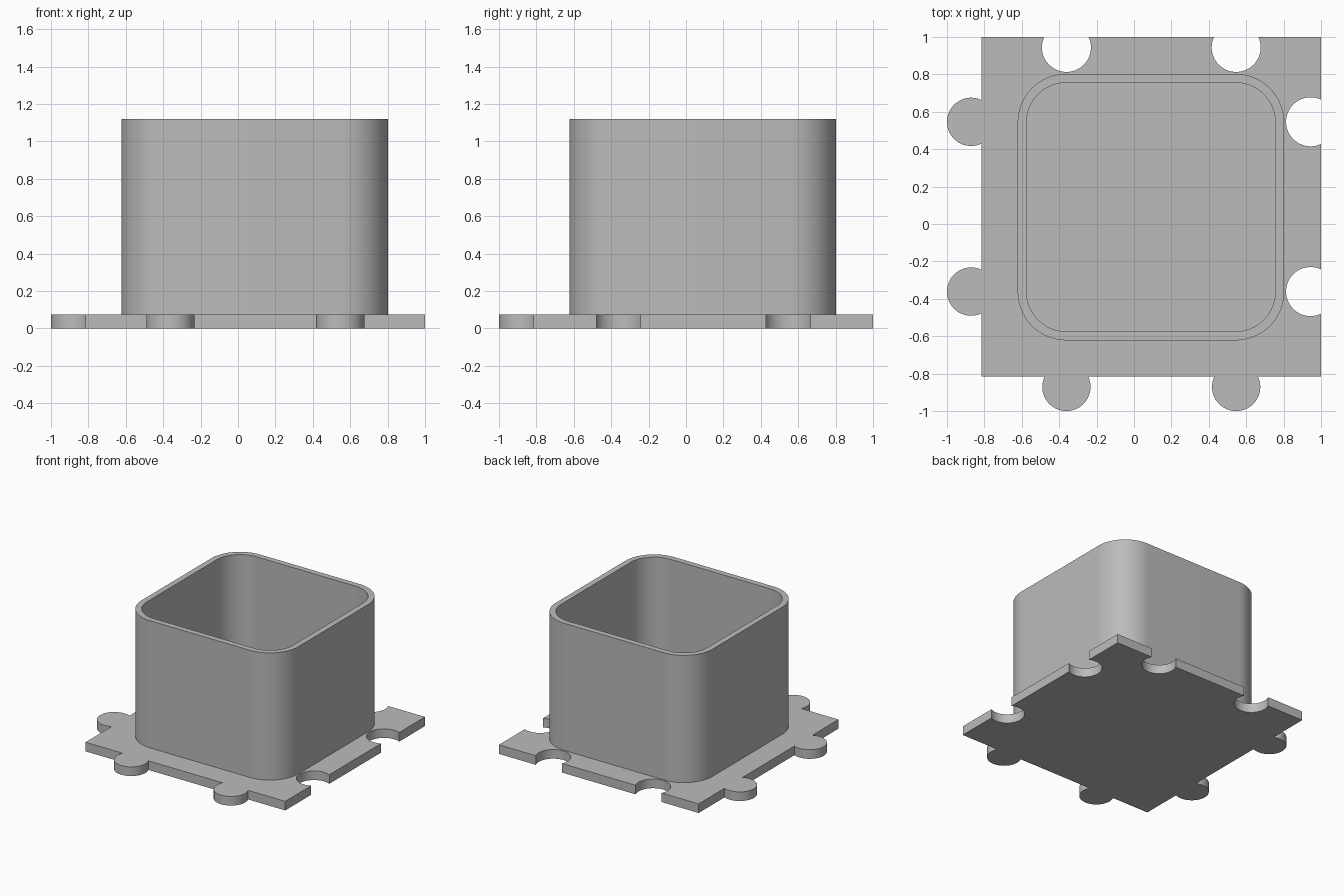
import bpy
import bmesh
from math import asin, cos, sin, pi, radians
from mathutils import Vector

if "Cube" in bpy.data.objects:
    bpy.data.objects.remove(bpy.data.objects["Cube"])

LOW, HIGH = -0.815, 1.0        # plate edges, same in x and y
SIDE = HIGH - LOW
PLATE_TOP, BOX_TOP = 0.075, 1.12
NECK = 0.056                   # offset of each knob centre from the plate edge
TAB_R, SOCKET_R = 0.129, 0.131
BOX_CENTRE = 0.0905

grey = bpy.data.materials.new("plain_grey")
grey.use_nodes = True
grey.diffuse_color = (0.5, 0.5, 0.5, 1)
grey.node_tree.nodes["Principled BSDF"].inputs["Base Color"].default_value = (0.5, 0.5, 0.5, 1)


def finish(name, bm):
    """Turn a bmesh into a smooth-by-angle object in the shared grey."""
    bmesh.ops.recalc_face_normals(bm, faces=bm.faces)
    mesh = bpy.data.meshes.new(name)
    bm.to_mesh(mesh)
    bm.free()
    mesh.materials.append(grey)
    obj = bpy.data.objects.new(name, mesh)
    bpy.context.collection.objects.link(obj)
    bpy.ops.object.select_all(action="DESELECT")
    obj.select_set(True)
    bpy.context.view_layer.objects.active = obj
    bpy.ops.object.shade_smooth_by_angle(angle=radians(30))
    return obj


def puzzle_edge(start, along, is_tab):
    """One side of the plate: a corner followed by two tab or socket arcs."""
    outward = Vector((along.y, -along.x))
    radius, sign = (TAB_R, 1) if is_tab else (SOCKET_R, -1)
    lean = asin(NECK / radius)
    points, steps = [start], 40
    for fraction in (0.25, 0.75):
        centre = start + along * SIDE * fraction + outward * NECK * sign
        for i in range(steps + 1):
            a = pi + lean - (pi + 2 * lean) * i / steps
            points.append(centre + along * radius * cos(a) + outward * sign * radius * sin(a))
    return points


def rounded_square(half, radius, steps=20):
    points = []
    for k, (sx, sy) in enumerate(((1, 1), (-1, 1), (-1, -1), (1, -1))):
        for i in range(steps + 1):
            a = (k + i / steps) * pi / 2
            points.append(Vector((BOX_CENTRE + sx * (half - radius) + radius * cos(a),
                                  BOX_CENTRE + sy * (half - radius) + radius * sin(a))))
    return points


# Interlocking base plate: tabs on front and left, sockets on right and back
outline = (puzzle_edge(Vector((LOW, LOW)), Vector((1, 0)), True)
           + puzzle_edge(Vector((HIGH, LOW)), Vector((0, 1)), False)
           + puzzle_edge(Vector((HIGH, HIGH)), Vector((-1, 0)), False)
           + puzzle_edge(Vector((LOW, HIGH)), Vector((0, -1)), True))
bm = bmesh.new()
base = bm.faces.new([bm.verts.new((p.x, p.y, 0)) for p in outline])
grown = bmesh.ops.extrude_face_region(bm, geom=[base], use_keep_orig=True)
bmesh.ops.translate(bm, vec=(0, 0, PLATE_TOP),
                    verts=[g for g in grown["geom"] if isinstance(g, bmesh.types.BMVert)])
finish("puzzle_base_plate", bm)

# Open box wall, sunk slightly into the plate, which forms its floor
outer = rounded_square(0.7125, 0.26)
inner = rounded_square(0.665, 0.2125)
bm = bmesh.new()
foot = PLATE_TOP / 2
loops = [[bm.verts.new((p.x, p.y, z)) for p in ring]
         for ring, z in ((outer, foot), (outer, BOX_TOP), (inner, BOX_TOP), (inner, foot))]
count = len(outer)
for k, loop in enumerate(loops):
    following = loops[(k + 1) % len(loops)]
    for i in range(count):
        j = (i + 1) % count
        bm.faces.new((loop[i], loop[j], following[j], following[i]))
finish("box_wall", bm)
